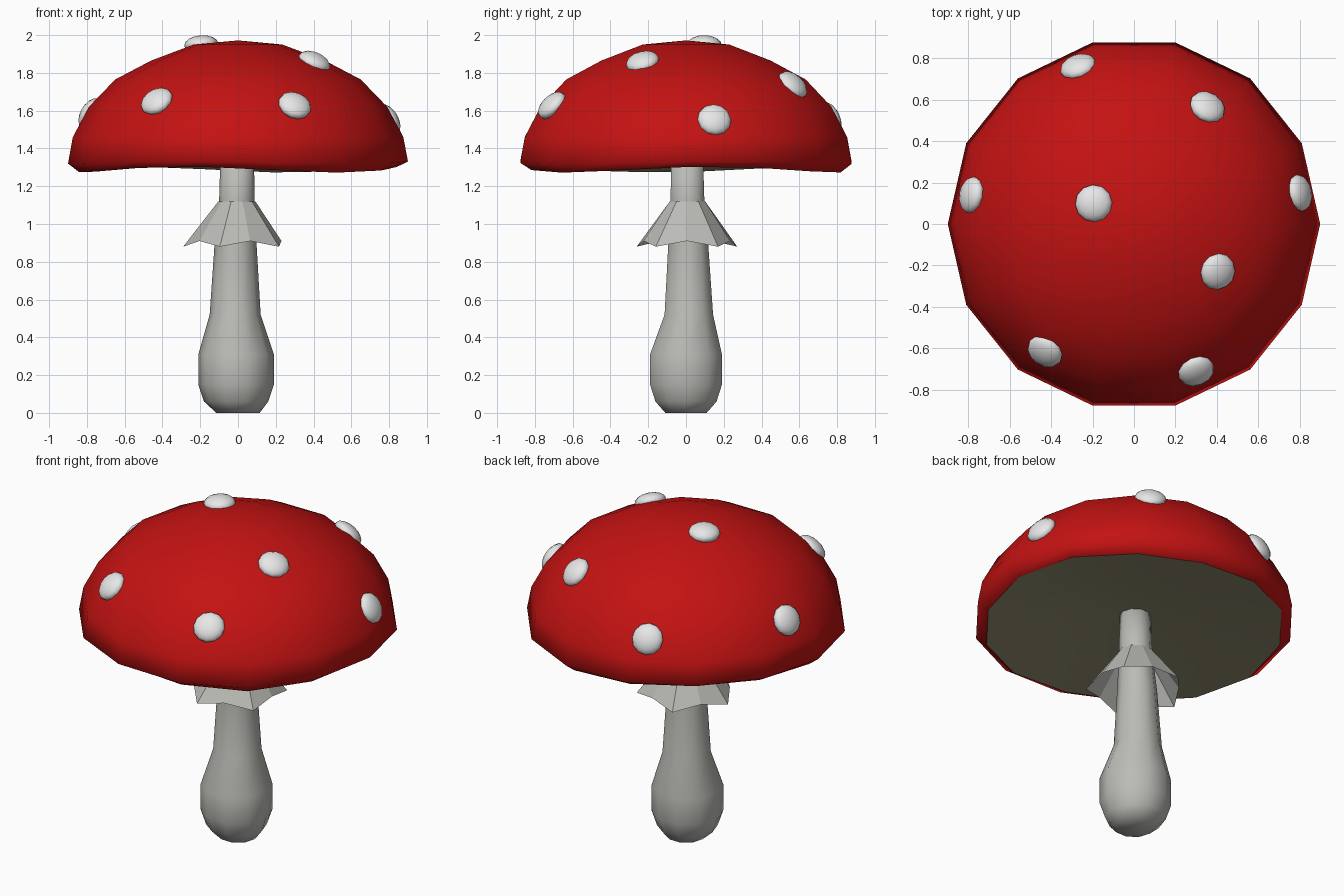
import bpy, bmesh, math
from mathutils import Vector

if "Cube" in bpy.data.objects:
    bpy.data.objects.remove(bpy.data.objects["Cube"])


def material(name, rgb):
    m = bpy.data.materials.new(name)
    m.diffuse_color = (*rgb, 1)
    m.use_nodes = True
    m.node_tree.nodes["Principled BSDF"].inputs["Base Color"].default_value = m.diffuse_color
    return m


RED = material("cap red", (0.55, 0.006, 0.006))
WHITE = material("spot white", (0.85, 0.85, 0.85))
GREY = material("stem pale grey", (0.5, 0.5, 0.47))
OLIVE = material("gill olive", (0.3, 0.28, 0.17))


def lathe(name, rings, sides, mat, smooth=True, cap_start=False, cap_end=False, tweak=None):
    """Skin rings of (radius, z, centre x, centre y), bottom ring first."""
    bm = bmesh.new()
    loops = []
    for i, (r, z, cx, cy) in enumerate(rings):
        loop = []
        for s in range(sides):
            a = 2 * math.pi * s / sides
            rr, zz = tweak(i, s, a, r, z) if tweak else (r, z)
            loop.append(bm.verts.new((cx + rr * math.cos(a), cy + rr * math.sin(a), zz)))
        loops.append(loop)
    for lo, hi in zip(loops, loops[1:]):
        for s in range(sides):
            t = (s + 1) % sides
            bm.faces.new((lo[s], lo[t], hi[t], hi[s]))
    if cap_start:
        bm.faces.new(loops[0][::-1])
    if cap_end:
        bm.faces.new(loops[-1])
    bmesh.ops.remove_doubles(bm, verts=bm.verts, dist=1e-4)
    me = bpy.data.meshes.new(name)
    bm.to_mesh(me)
    bm.free()
    me.materials.append(mat)
    for p in me.polygons:
        p.use_smooth = smooth
    ob = bpy.data.objects.new(name, me)
    bpy.context.collection.objects.link(ob)
    return ob


def wave(a):
    return 0.016 * math.cos(3 * (a - math.radians(10)))


# Cap: 14-sided dome with a gently wavy rim
CAP = [(0.84, 1.288), (0.9, 1.325), (0.875, 1.46), (0.79, 1.62),
       (0.65, 1.765), (0.46, 1.865), (0.235, 1.95), (0, 1.972)]
lathe("cap", [(r, z, 0, 0) for r, z in CAP], 14, RED,
      tweak=lambda i, s, a, r, z: (r, z + wave(a) * (1, 0.4, 0.1, 0, 0, 0, 0, 0)[i]))

# Gills: shallow hollow under the cap (rings run inward so faces point down)
gills = [(0.84, 1.288), (0.5, 1.33), (0.2, 1.355), (0, 1.36)]
under = lathe("gills", [(r, z, 0, 0) for r, z in gills], 14, OLIVE,
              tweak=lambda i, s, a, r, z: (r, z + wave(a) * (1, 0.3, 0, 0)[i]))
under.data.flip_normals()

# Stem: bulbous base, slightly bent
lathe("stem", [(0.115, 0.0, 0, 0), (0.17, 0.06, -0.01, 0), (0.2, 0.15, -0.01, 0),
               (0.2, 0.31, -0.01, 0), (0.135, 0.52, -0.015, 0.015),
               (0.112, 0.88, -0.013, 0.012), (0.094, 1.12, -0.006, 0.008),
               (0.088, 1.4, -0.004, 0.005)], 10, GREY, cap_start=True, cap_end=True)


# Skirt: flat-faced ragged ring around the stem
def ragged(i, s, a, r, z):
    if i:
        return r, z
    return (0.28, 0.88) if s % 2 else (0.24, 0.91)


lathe("skirt", [(0.26, 0.89, -0.01, 0.005), (0.098, 1.12, -0.006, 0.008)], 10, GREY,
      smooth=False, tweak=ragged)

# Spots: flattened balls set into the cap along its surface direction
spots = [(-0.27, 0.76), (0.355, 0.565), (-0.785, 0.14), (-0.195, 0.10),
         (0.80, 0.15), (0.405, -0.23), (-0.43, -0.615), (0.30, -0.71)]
for n, (x, y) in enumerate(spots):
    r = math.hypot(x, y)
    look = r / 0.985
    for (r0, z0), (r1, z1) in zip(CAP[1:], CAP[2:]):
        if r1 <= look <= r0:
            z = z0 + (z1 - z0) * (r0 - look) / (r0 - r1)
            slope = (z1 - z0, r0 - r1)
            break
    normal = Vector((x / r * slope[0], y / r * slope[0], slope[1])).normalized()
    bpy.ops.mesh.primitive_uv_sphere_add(segments=12, ring_count=8, radius=0.09, location=(x, y, z))
    ob = bpy.context.object
    ob.name = f"spot_{n + 1}"
    ob.scale = (1, 1, 0.53)
    ob.rotation_euler = normal.to_track_quat('Z', 'Y').to_euler()
    ob.data.materials.append(WHITE)
    bpy.ops.object.shade_smooth()
